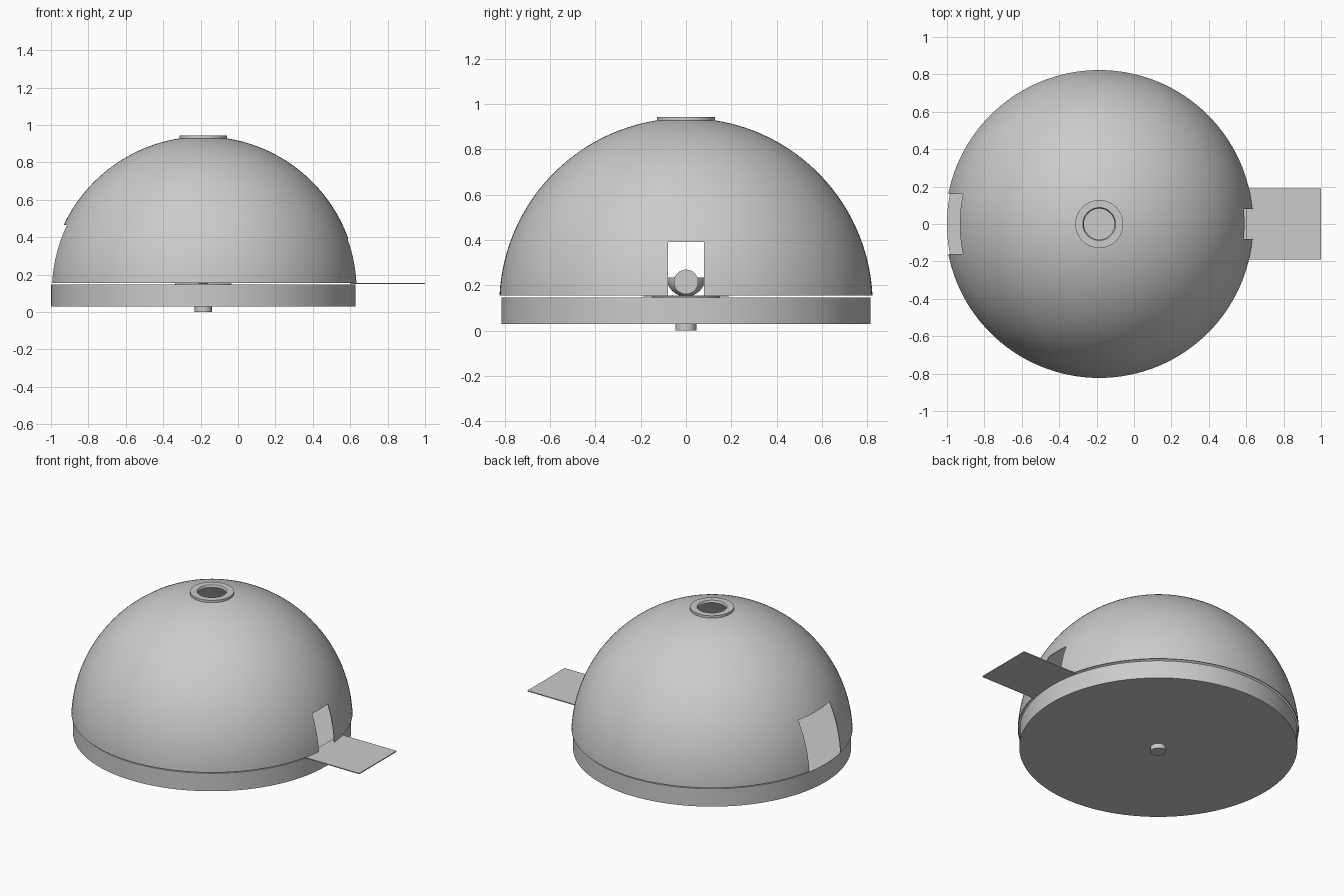
import bpy, bmesh
from math import sqrt, sin, cos, pi, asin

if "Cube" in bpy.data.objects:
    bpy.data.objects.remove(bpy.data.objects["Cube"])

CX = -0.186          # vertical axis of the dome
SEG = 128


def lathe(name, profile, closed=True, seg=SEG):
    """Spin an (r, z) profile around the dome axis."""
    bm = bmesh.new()
    vs = [bm.verts.new((r, 0, z)) for r, z in profile]
    pairs = list(zip(vs, vs[1:]))
    if closed:
        pairs.append((vs[-1], vs[0]))
    es = [bm.edges.new(p) for p in pairs]
    bmesh.ops.spin(bm, geom=vs + es, cent=(0, 0, 0), axis=(0, 0, 1),
                   angle=2 * pi, steps=seg, use_merge=True)
    bmesh.ops.remove_doubles(bm, verts=bm.verts, dist=1e-5)
    bmesh.ops.recalc_face_normals(bm, faces=bm.faces)
    me = bpy.data.meshes.new(name)
    bm.to_mesh(me)
    bm.free()
    ob = bpy.data.objects.new(name, me)
    ob.location.x = CX
    bpy.context.collection.objects.link(ob)
    return ob


def box(name, lo, hi):
    mid = [(a + b) / 2 for a, b in zip(lo, hi)]
    bpy.ops.mesh.primitive_cube_add(size=1, location=mid)
    ob = bpy.context.object
    ob.name = name
    ob.scale = [b - a for a, b in zip(lo, hi)]
    return ob


def smooth(ob):
    bpy.ops.object.select_all(action='DESELECT')
    ob.select_set(True)
    bpy.context.view_layer.objects.active = ob
    bpy.ops.object.shade_smooth_by_angle(angle=0.6)


def arc(radius, zc, z0, r_top, n):
    """Sphere profile from height z0 up to the hole of radius r_top."""
    a0, a1 = asin((z0 - zc) / radius), pi / 2 - asin(r_top / radius)
    return [(radius * cos(a0 + (a1 - a0) * i / n),
             zc + radius * sin(a0 + (a1 - a0) * i / n)) for i in range(n + 1)]


# thin dome shell, open at the top
outer = arc(0.824, 0.114, 0.155, 0.088, 48)
inner = arc(0.820, 0.114, 0.155, 0.088, 48)
dome = lathe("dome_shell", outer + inner[::-1])

# cut the small doorway (right) and the wide window (left)
for name, lo, hi in (("doorway_cutter", (0.3, -0.08, 0.1), (1.0, 0.08, 0.39)),
                     ("window_cutter", (-1.3, -0.16, 0.1), (-0.6, 0.16, 0.465))):
    cutter = box(name, lo, hi)
    cutter.hide_render = True
    mod = dome.modifiers.new(name, 'BOOLEAN')
    mod.operation = 'DIFFERENCE'
    mod.solver = 'EXACT'
    mod.object = cutter
    bpy.context.view_layer.objects.active = dome
    bpy.ops.object.modifier_apply(modifier=name)
    bpy.data.objects.remove(cutter)
smooth(dome)

# ring around the top opening
smooth(lathe("top_ring", [(0.128, 0.926), (0.128, 0.943), (0.088, 0.943), (0.082, 0.93)]))

# round base, centre pin and turntable disc
smooth(lathe("base", [(0, 0.03), (0.814, 0.03), (0.814, 0.146), (0, 0.146)], False))
smooth(lathe("centre_pin", [(0, 0), (0.046, 0), (0.046, 0.032), (0, 0.032)], False, 48))
smooth(lathe("turntable_disc", [(0, 0.146), (0.15, 0.146), (0.15, 0.153), (0, 0.153)], False, 64))

# half-round cup in the middle
cup = [(0.085 * sin(i * pi / 24), 0.235 - 0.085 * cos(i * pi / 24)) for i in range(13)]
smooth(lathe("cup", cup + [(0, 0.235)], False, 48))

# small round target facing the doorway
bpy.ops.mesh.primitive_cylinder_add(vertices=48, radius=0.054, depth=0.02,
                                    location=(-0.07, 0, 0.215), rotation=(0, pi / 2, 0))
bpy.context.object.name = "round_target"
smooth(bpy.context.object)

# flat shelf outside the doorway
box("shelf", (0.6, -0.19, 0.15), (1.0, 0.19, 0.156))
